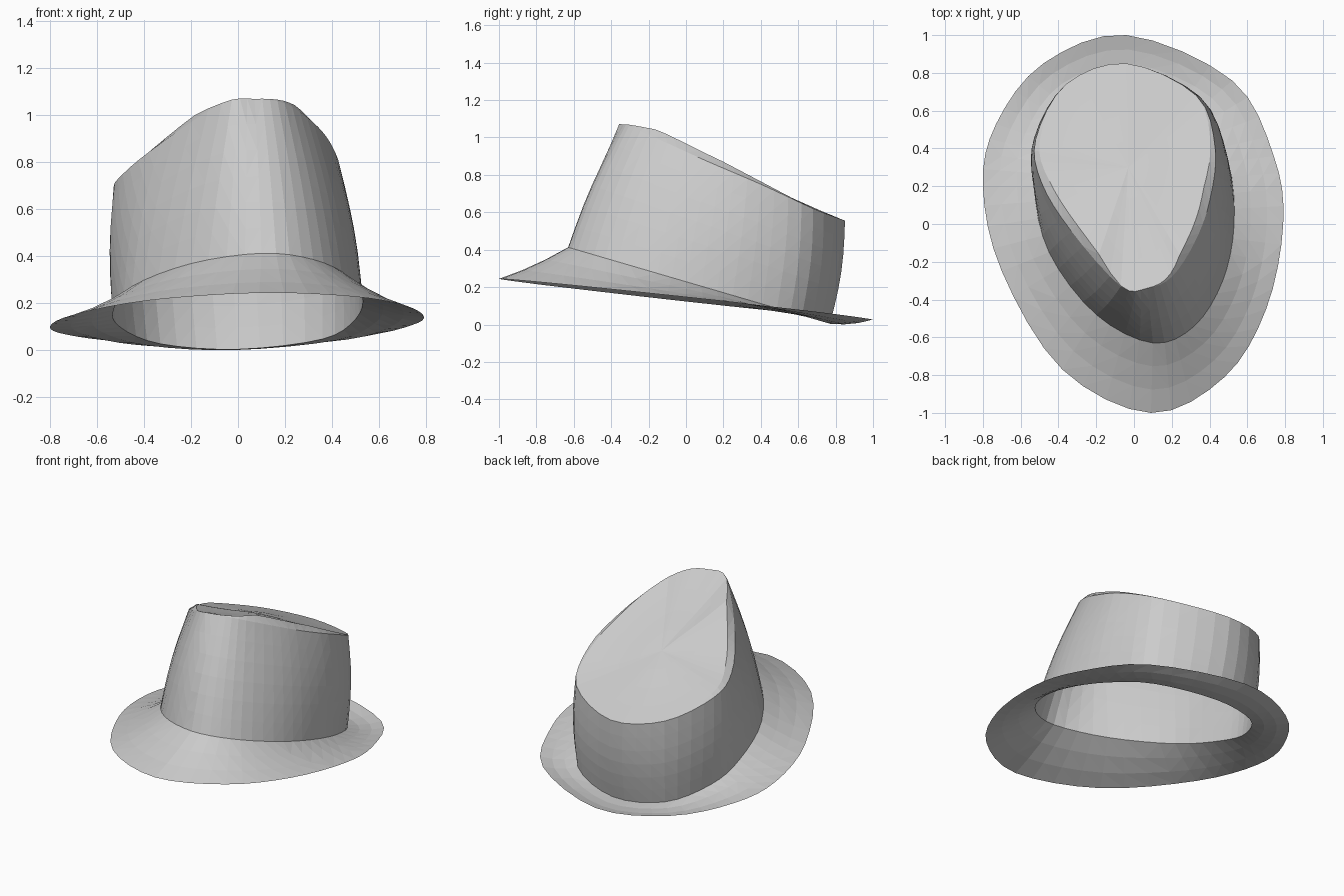
import bpy, bmesh, math
from mathutils import Vector

cube = bpy.data.objects.get("Cube")
if cube:
    bpy.data.objects.remove(cube, do_unlink=True)

SEGMENTS_PER_SPAN = 4

felt = bpy.data.materials.new("grey felt")
felt.use_nodes = True
GREY = (0.6, 0.6, 0.6, 1)
felt.diffuse_color = GREY
felt.node_tree.nodes["Principled BSDF"].inputs["Base Color"].default_value = GREY


def closed_curve(points):
    """Smooth closed loop through the control points."""
    pts = [Vector(p) for p in points]
    count = len(pts)
    loop = []
    for i in range(count):
        a, b, c, d = (pts[(i + k) % count] for k in (-1, 0, 1, 2))
        for s in range(SEGMENTS_PER_SPAN):
            t = s / SEGMENTS_PER_SPAN
            loop.append(0.5 * (2 * b + (c - a) * t + (2 * a - 5 * b + 4 * c - d) * t ** 2
                               + (3 * b - a - 3 * c + d) * t ** 3))
    return loop


def blend(lower, upper, steps, bulge=0.0, sag=0.0):
    """Rings running from one loop to another, bowed outwards or sagging between."""
    rings = []
    for k in range(steps + 1):
        t = k / steps
        bow = math.sin(math.pi * t)
        ring = []
        for a, b in zip(lower, upper):
            p = a.lerp(b, t)
            outward = Vector((p.x, p.y - 0.1, 0)).normalized()
            ring.append(p + outward * bulge * bow - Vector((0, 0, sag * bow)))
        rings.append(ring)
    return rings


def loft(name, rings, tip=None):
    """Skin a stack of rings, closed by a fan when a tip is given."""
    bm = bmesh.new()
    rows = [[bm.verts.new(p) for p in ring] for ring in rings]
    count = len(rows[0])
    for low, high in zip(rows, rows[1:]):
        for i in range(count):
            j = (i + 1) % count
            bm.faces.new((low[i], low[j], high[j], high[i]))
    if tip:
        peak = bm.verts.new(tip)
        for i in range(count):
            bm.faces.new((rows[-1][i], rows[-1][(i + 1) % count], peak))
    bmesh.ops.triangulate(bm, faces=bm.faces)
    mesh = bpy.data.meshes.new(name)
    bm.to_mesh(mesh)
    bm.free()
    mesh.materials.append(felt)
    obj = bpy.data.objects.new(name, mesh)
    bpy.context.collection.objects.link(obj)
    return obj


# Loops run from the front, round the left side, to the back and home again
brim_plan = [(0.09, -1), (0.48, -0.81), (0.7, -0.45), (0.79, 0), (0.74, 0.36), (0.52, 0.76),
             (-0.04, 1), (-0.48, 0.85), (-0.73, 0.53), (-0.8, 0.2), (-0.7, -0.25), (-0.38, -0.77)]
base_plan = [(0.1, -0.63), (0.32, -0.54), (0.47, -0.3), (0.53, 0), (0.5, 0.33), (0.36, 0.62),
             (0, 0.77), (-0.33, 0.69), (-0.5, 0.45), (-0.53, 0.2), (-0.45, -0.15), (-0.2, -0.48)]
rim_points = [(0.07, -0.34, 1.07), (0.2, -0.28, 1.05), (0.32, -0.1, 0.97), (0.4, 0.12, 0.87),
              (0.43, 0.4, 0.75), (0.33, 0.68, 0.62), (-0.04, 0.85, 0.555), (-0.36, 0.74, 0.59),
              (-0.52, 0.45, 0.68), (-0.49, 0.22, 0.75), (-0.33, -0.04, 0.88), (-0.07, -0.33, 1.05)]

brim_edge = closed_curve([(x, y, 0.135 - 0.108 * y + 0.015 * x) for x, y in brim_plan])
crown_base = closed_curve([(x, y, 0.41 - 0.292 * (y + 0.62)) for x, y in base_plan])
crown_rim = closed_curve(rim_points)

# Brim, sloping down from the crown
loft("brim", blend(brim_edge, crown_base, 3, sag=0.012))

# Crown wall, slightly bowed outwards
loft("crown_wall", blend(crown_base, crown_rim, 6, bulge=0.02))

# Raised bevel along both sides of the rim, fading out at front and back
ridge = []
for p in crown_rim:
    fade = max(0, min(1, (0.7 - p.y) / 0.5, (p.y + 0.34) / 0.15))
    inward = Vector((-0.03, 0.3, 0)) - Vector((p.x, p.y, 0))
    ridge.append(p + inward.normalized() * 0.045 * fade + Vector((0, 0, 0.03 * fade)))
loft("crown_bevel", [crown_rim, ridge])

# Sloping crown top
centre = Vector((-0.03, 0.3, 0.8))
inner = [p.lerp(centre, 0.75) for p in ridge]
loft("crown_top", blend(ridge, inner, 3, sag=0.005), centre)
